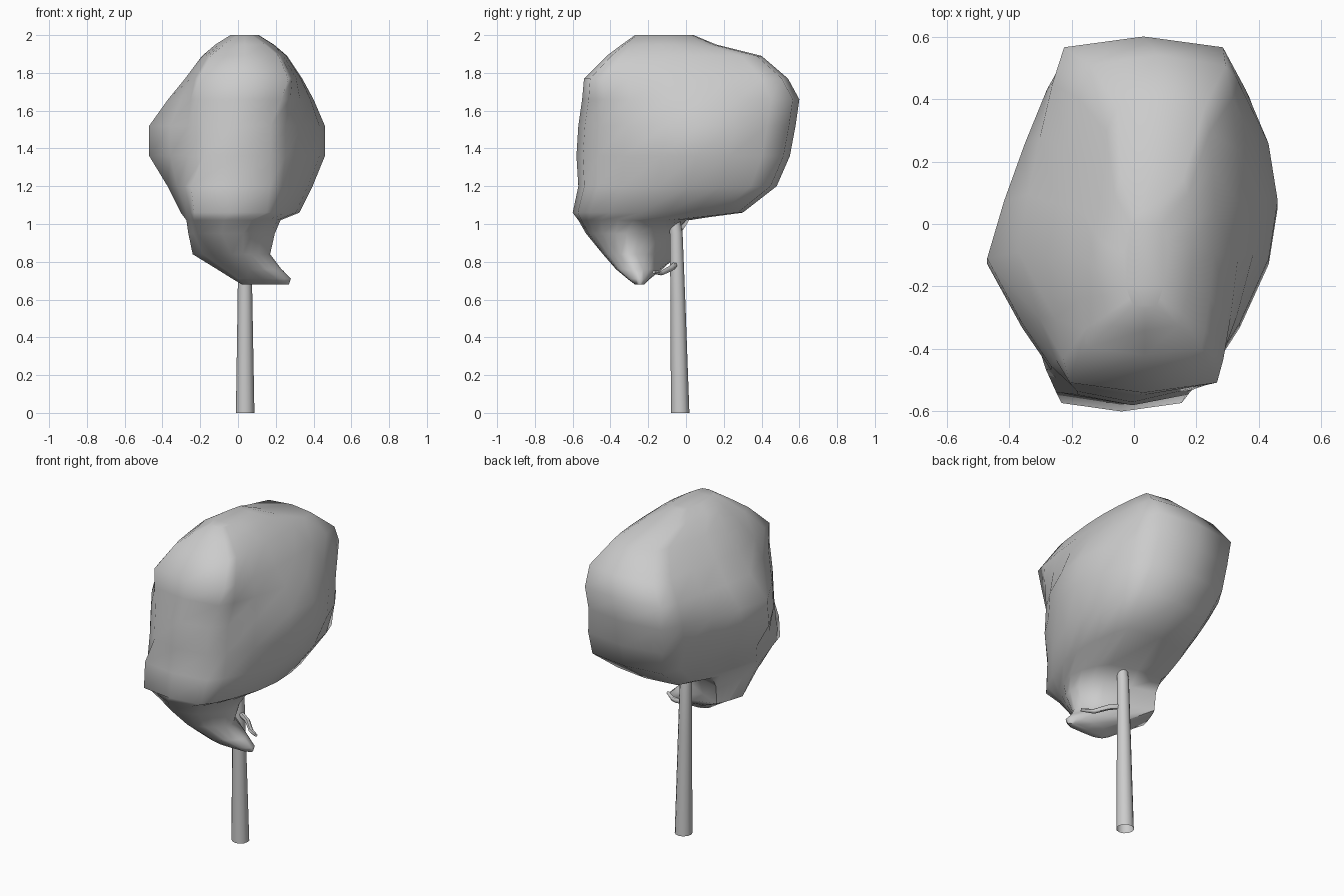
import bpy, bmesh, math
from mathutils import Vector

if "Cube" in bpy.data.objects:
    bpy.data.objects.remove(bpy.data.objects["Cube"])


def add_object(name, bm, angle):
    bmesh.ops.recalc_face_normals(bm, faces=bm.faces)
    me = bpy.data.meshes.new(name)
    bm.to_mesh(me)
    bm.free()
    ob = bpy.data.objects.new(name, me)
    bpy.context.collection.objects.link(ob)
    bpy.ops.object.select_all(action='DESELECT')
    ob.select_set(True)
    bpy.context.view_layer.objects.active = ob
    bpy.ops.object.shade_smooth_by_angle(angle=math.radians(angle))
    return ob


def loft(bm, rings, cap_start=True, cap_end=True):
    loops = [[bm.verts.new(p) for p in r] for r in rings]
    n = len(loops[0])
    for a, b in zip(loops, loops[1:]):
        for i in range(n):
            j = (i + 1) % n
            bm.faces.new((a[i], a[j], b[j], b[i]))
    if cap_start:
        bm.faces.new(loops[0])
    if cap_end:
        bm.faces.new(loops[-1])


def tube(name, path, radii, sides, cap_start):
    bm = bmesh.new()
    pts = [Vector(p) for p in path]
    rings = []
    for k, (p, r) in enumerate(zip(pts, radii)):
        d = pts[min(k + 1, len(pts) - 1)] - pts[max(k - 1, 0)]
        if p.z == 0:
            d = Vector((0, 0, 1))
        q = Vector((0, 0, 1)).rotation_difference(d)
        rings.append([p + q @ Vector((r * math.cos(t), r * math.sin(t), 0))
                      for t in (2 * math.pi * i / sides for i in range(sides))])
    loft(bm, rings, cap_start, True)
    return add_object(name, bm, 60)


# Foliage: horizontal sections
# (z, xmin, xmax, ymin, ymax, front, back left, back right width ratios, skew)
sections = [
    (0.68, 0.02, 0.27, -0.27, -0.22, 0.6, 0.6, 0.6, 0.0),
    (0.71, -0.03, 0.28, -0.31, -0.19, 0.5, 0.5, 0.5, 0.0),
    (0.76, -0.11, 0.23, -0.37, -0.14, 0.4, 0.6, 0.5, 0.2),
    (0.84, -0.24, 0.17, -0.44, -0.10, 0.3, 0.7, 0.6, 0.5),
    (0.95, -0.25, 0.20, -0.53, -0.07, 0.5, 0.7, 0.6, 0.35),
    (1.02, -0.26, 0.23, -0.57, 0.00, 0.6, 0.7, 0.6, 0.2),
    (1.06, -0.29, 0.33, -0.60, 0.30, 0.62, 0.5, 0.8, 0.0),
    (1.20, -0.36, 0.40, -0.57, 0.48, 0.55, 0.45, 0.78, 0.0),
    (1.36, -0.47, 0.46, -0.58, 0.55, 0.38, 0.42, 0.65, 0.0),
    (1.52, -0.47, 0.46, -0.57, 0.58, 0.38, 0.45, 0.60, 0.0),
    (1.66, -0.37, 0.40, -0.55, 0.60, 0.56, 0.62, 0.70, 0.0),
    (1.77, -0.28, 0.34, -0.54, 0.54, 0.76, 0.55, 0.85, 0.0),
    (1.89, -0.19, 0.26, -0.42, 0.40, 0.8, 0.4, 0.85, 0.0),
    (1.95, -0.12, 0.19, -0.34, 0.16, 0.7, 0.5, 0.8, 0.0),
    (2.00, -0.04, 0.11, -0.27, 0.04, 0.5, 0.5, 0.5, 0.0),
]


def section_ring(z, x0, x1, y0, y1, f, bl, br, skew):
    cx, half, ln = (x0 + x1) / 2, (x1 - x0) / 2, y1 - y0
    shift = -0.06 if 0.9 < z < 1.3 else 0.0    # front lip leans left low down

    def side_point(s, sign):
        # the right side bulges, the left side is straighter
        peak, flat, b = (0.56, 0.0, br) if sign > 0 else (0.40, 0.7, bl)
        u = s / peak if s < peak else (1 - s) / (1 - peak)
        e = f if s < peak else b
        w = e + (1 - e) * ((1 - flat) * math.sin(math.pi / 2 * u) + flat * u)
        x = cx + sign * half * w + shift * (1 - s) ** 3
        round_off = 0.03 * ln * (1 if s == 0 else -1 if s == 1 else 0)
        y = y0 + ln * s + round_off
        y -= skew * (x - cx) * (s if sign > 0 else 1)
        return (x, y, z)

    steps = (0, 0.1, 0.22, 0.4, 0.56, 0.72, 0.87, 1)
    right = [side_point(s, 1) for s in steps]
    left = [side_point(s, -1) for s in reversed(steps)]
    back_x = (right[-1][0] + left[0][0]) / 2
    return [(cx + shift, y0, z)] + right + [(back_x, y1, z)] + left


bm = bmesh.new()
loft(bm, [section_ring(*s) for s in sections])
add_object("foliage", bm, 60)

# Trunk, slightly leaning and tapering into the foliage
tube("trunk", [(0.038, -0.031, 0), (0.037, -0.043, 0.6),
               (0.036, -0.052, 0.95), (0.03, -0.07, 1.1)],
     [0.049, 0.039, 0.034, 0.026], 12, False)

# Small side branch
tube("branch", [(0.04, -0.05, 0.79), (0.12, -0.08, 0.765),
                (0.18, -0.13, 0.74), (0.24, -0.17, 0.745)],
     [0.016, 0.015, 0.013, 0.009], 6, True)
